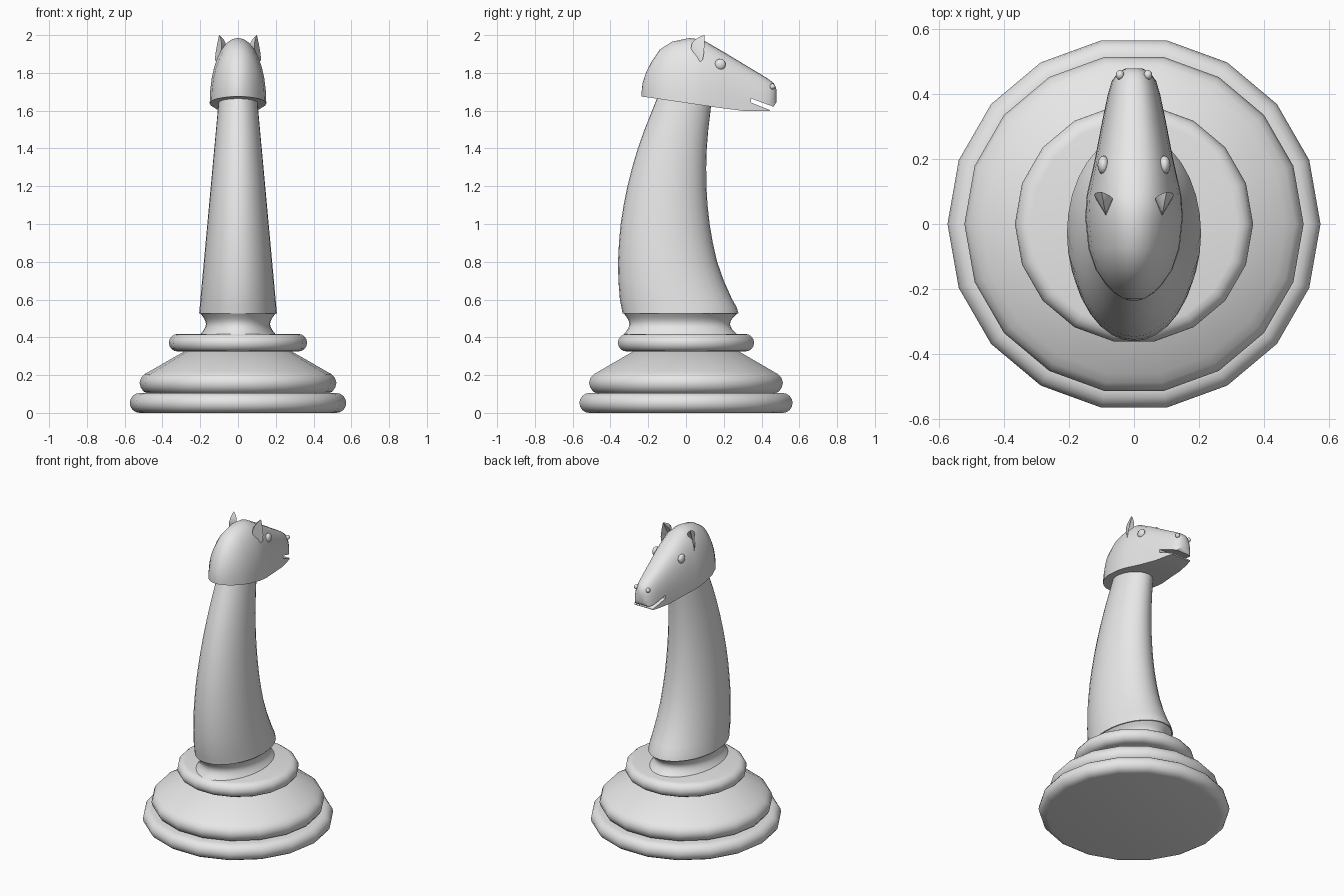
import bpy, bmesh, math
from mathutils import Vector

if "Cube" in bpy.data.objects:
    bpy.data.objects.remove(bpy.data.objects["Cube"], do_unlink=True)

grey = bpy.data.materials.new("plain grey")
grey.use_nodes = True
GREY = (0.8, 0.8, 0.8, 1)
grey.diffuse_color = GREY
grey.node_tree.nodes["Principled BSDF"].inputs["Base Color"].default_value = GREY


def add(name, bm, angle=35):
    """Turn a bmesh into a shaded grey object."""
    bmesh.ops.remove_doubles(bm, verts=bm.verts, dist=0.0001)
    bmesh.ops.recalc_face_normals(bm, faces=bm.faces)
    mesh = bpy.data.meshes.new(name)
    bm.to_mesh(mesh)
    bm.free()
    mesh.materials.append(grey)
    obj = bpy.data.objects.new(name, mesh)
    bpy.context.collection.objects.link(obj)
    shade(obj, angle)
    return obj


def shade(obj, angle):
    bpy.ops.object.select_all(action="DESELECT")
    obj.select_set(True)
    bpy.context.view_layer.objects.active = obj
    bpy.ops.object.shade_smooth_by_angle(angle=math.radians(angle))


def loft(rings):
    """Skin a stack of closed rings and cap both ends."""
    bm = bmesh.new()
    loops = [[bm.verts.new(p) for p in ring] for ring in rings]
    for a, b in zip(loops, loops[1:]):
        for i in range(len(a)):
            j = (i + 1) % len(a)
            bm.faces.new((a[i], a[j], b[j], b[i]))
    bm.faces.new(loops[0])
    bm.faces.new(loops[-1])
    return bm


def oval(z, rx, y0, y1, sides):
    cy, ry = (y0 + y1) / 2, (y1 - y0) / 2
    turn = [2 * math.pi * i / sides for i in range(sides)]
    return [(rx * math.cos(a), cy + ry * math.sin(a), z) for a in turn]


def turned(name, profile):
    return add(name, loft([oval(z, r, -r, r, 18) for r, z in profile]))


def bead(radius, z0, z1, steps=8):
    """Half-round moulding profile."""
    h = (z1 - z0) / 2
    angles = [math.pi * (i / steps - 0.5) for i in range(steps + 1)]
    return [(radius - h + h * math.cos(a), z0 + h + h * math.sin(a)) for a in angles]


# Turned base
turned("base_ring", bead(0.573, 0, 0.105))
turned("base_body", [(0.47, 0.1), (0.5, 0.113), (0.515, 0.135), (0.521, 0.16),
                     (0.513, 0.185), (0.495, 0.205), (0.465, 0.222), (0.28, 0.328)])
turned("collar_ring", bead(0.366, 0.325, 0.418))

# Oval cove between the collar and the neck
cove = []
for i in range(9):
    t = i / 8
    dip = 0.03 * math.sin(math.pi * t)
    cove.append(oval(0.415 + 0.112 * t, 0.2 - dip, -0.33 + dip, 0.272 - 1.3 * dip, 32))
add("neck_cove", loft(cove))

# Curved, tapering neck: height, back edge, front edge
neck = [(0.526, -0.336, 0.278), (0.56, -0.342, 0.281), (0.6, -0.35, 0.245), (0.7, -0.358, 0.2),
        (0.8, -0.36, 0.165), (0.9, -0.355, 0.142), (1.0, -0.346, 0.125),
        (1.1, -0.33, 0.114), (1.2, -0.31, 0.108), (1.3, -0.285, 0.107),
        (1.4, -0.255, 0.11), (1.5, -0.22, 0.118), (1.6, -0.18, 0.13), (1.7, -0.14, 0.14)]
neck[1] = (0.56, -0.342, 0.268)
add("neck", loft([oval(z, 0.206 - 0.092 * (z - 0.526), b, f, 32) for z, b, f in neck]))

# Head: arched sections from the crown to the nose (y, top, half width)
sections = [(-0.235, 1.7, 0.012), (-0.23, 1.745, 0.032), (-0.21, 1.805, 0.063),
            (-0.185, 1.855, 0.087), (-0.14, 1.922, 0.118), (-0.075, 1.965, 0.14),
            (0.02, 1.985, 0.15), (0.09, 1.974, 0.145), (0.2, 1.911, 0.12),
            (0.32, 1.838, 0.097), (0.4, 1.79, 0.08), (0.44, 1.765, 0.068),
            (0.465, 1.745, 0.05), (0.478, 1.715, 0.025)]


def arch(y, top, width):
    low = max(1.641 - 0.146 * y, 1.597)
    if y > 0.45:
        low += (y - 0.45) * 1.7
    power = 2 / (2 + 0.5 * min(1, max(0, y / 0.2)))
    pts = []
    for i in range(17):
        a = math.pi * i / 16
        c, s = math.cos(a), max(0, math.sin(a))
        pts.append((math.copysign(width * abs(c) ** power, c), y,
                    low + (top - low) * s ** power))
    return pts


head = add("head", loft([arch(*s) for s in sections]))

# Mouth slit cut through the muzzle
slit = [(0.345, 1.643), (0.345, 1.664), (0.52, 1.6), (0.52, 1.573)]
cutter = add("mouth_cutter", loft([[(x, y, z) for y, z in slit] for x in (-0.2, 0.2)]))
cutter.hide_render = True
cut = head.modifiers.new("mouth", "BOOLEAN")
cut.operation = "DIFFERENCE"
cut.solver = "EXACT"
cut.object = cutter
bpy.context.view_layer.objects.active = head
bpy.ops.object.modifier_apply(modifier=cut.name)
bpy.data.objects.remove(cutter, do_unlink=True)
shade(head, 35)


def ball(name, centre, radii):
    bm = bmesh.new()
    bmesh.ops.create_uvsphere(bm, u_segments=16, v_segments=10, radius=1)
    bmesh.ops.scale(bm, vec=radii, verts=bm.verts)
    bmesh.ops.translate(bm, vec=centre, verts=bm.verts)
    add(name, bm)


# Eyes, nostrils and hollow leaf-shaped ears
for side, word in ((1, "left"), (-1, "right")):
    ball(word + "_eye", (side * 0.094, 0.181, 1.845), (0.018, 0.029, 0.029))
    ball(word + "_nostril", (side * 0.043, 0.458, 1.728), (0.013, 0.015, 0.015))
    tip = Vector((0.1, 0.098, 2.0))
    foot = [Vector(p) for p in ((0.063, 0.066, 1.93), (0.085, 0.02, 1.935),
                                (0.12, 0.077, 1.845), (0.095, 0.045, 1.9))]
    mid = sum(foot, Vector()) / 4
    rings = []
    for t, swell in ((0, 0.8), (0.25, 1), (0.5, 0.8), (0.75, 0.45), (1, 0.02)):
        centre = mid.lerp(tip, t)
        rings.append([centre + (p - mid) * swell for p in foot])
    rings = [[(side * p.x, p.y, p.z) for p in ring] for ring in rings]
    add(word + "_ear", loft(rings), 40)
